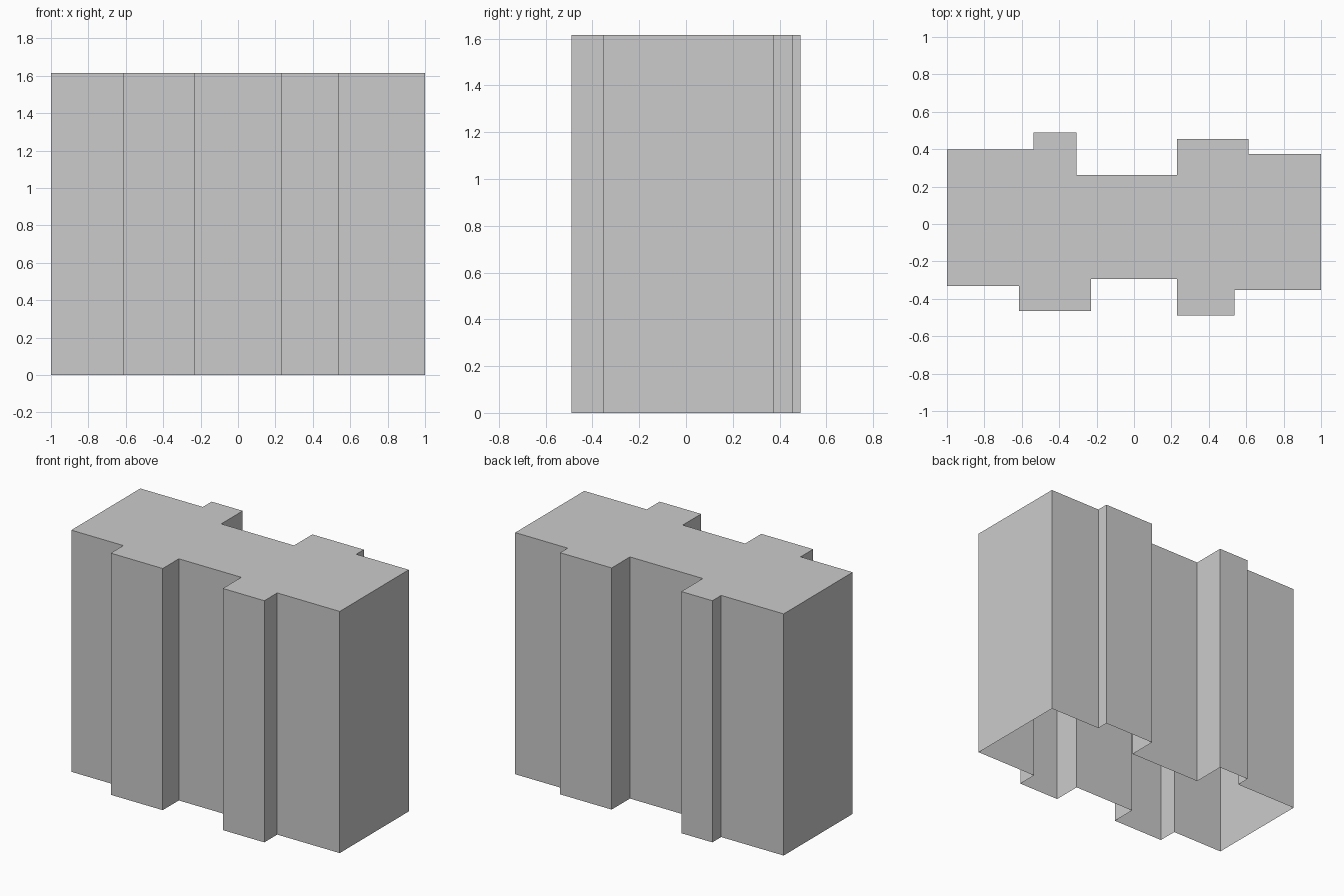
import bpy, bmesh

if "Cube" in bpy.data.objects:
    bpy.data.objects.remove(bpy.data.objects["Cube"])

HEIGHT = 1.615

# Stepped facades: (x position, y depth from that x to the next one)
front = [(-1, -0.332), (-0.615, -0.465), (-0.231, -0.295), (0.231, -0.49), (0.538, -0.354)]
back = [(-1, 0.397), (-0.538, 0.49), (-0.308, 0.262), (0.231, 0.455), (0.612, 0.375)]


def facade(steps):
    """Turn the steps into a left-to-right stepped line."""
    ends = [x for x, _ in steps[1:]] + [1]
    return [(px, y) for (x, y), e in zip(steps, ends) for px in (x, e)]


# Building shell: roof and walls, open underneath
outline = facade(front) + facade(back)[::-1]
bm = bmesh.new()
low = [bm.verts.new((x, y, 0)) for x, y in outline]
top = [bm.verts.new((x, y, HEIGHT)) for x, y in outline]
bm.faces.new(top)
for i in range(len(outline)):
    j = (i + 1) % len(outline)
    bm.faces.new((low[i], low[j], top[j], top[i]))

mesh = bpy.data.meshes.new("building_block")
bm.to_mesh(mesh)
bm.free()
bpy.context.collection.objects.link(bpy.data.objects.new("building_block", mesh))
